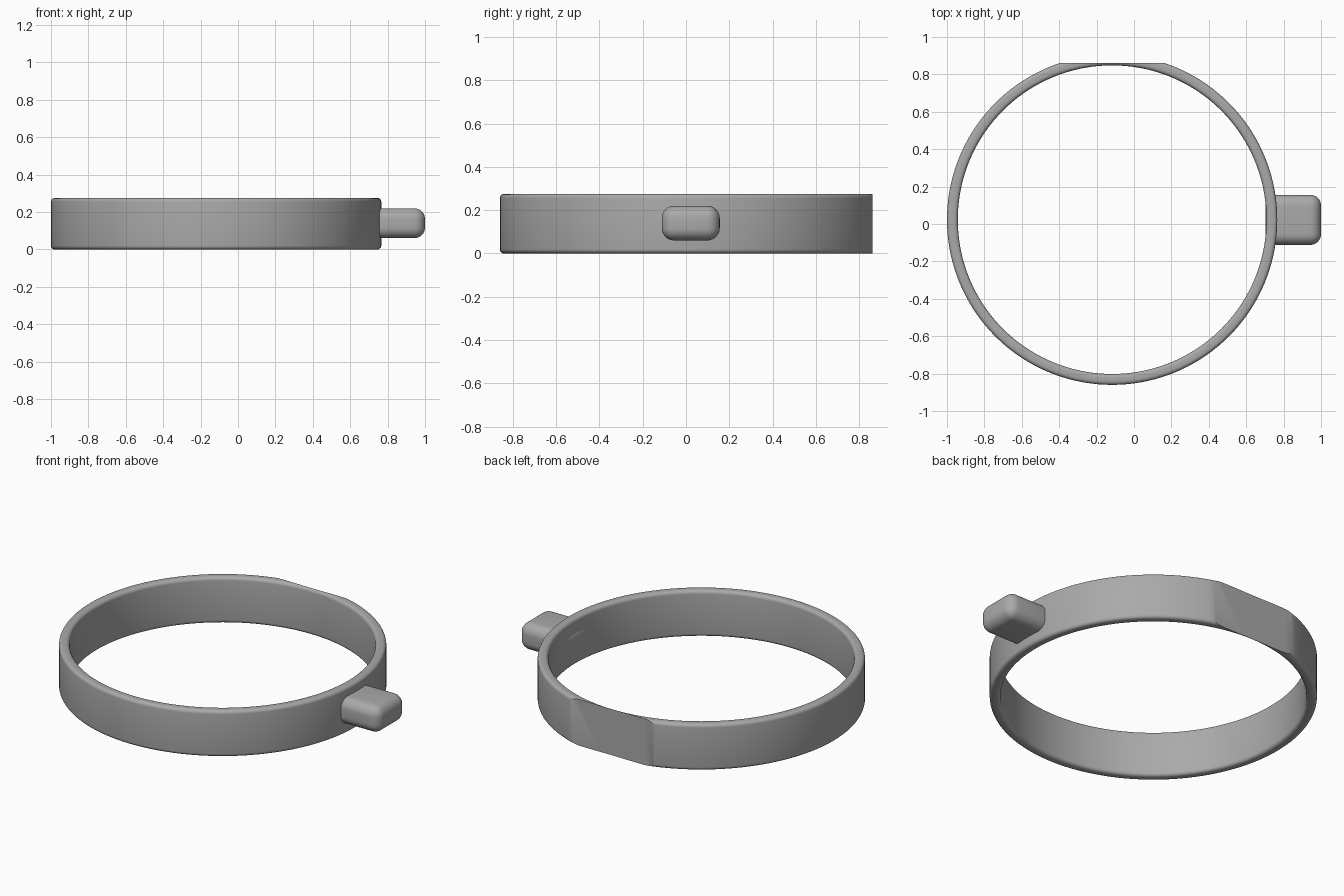
import bpy, bmesh, math
from mathutils import Vector

cube = bpy.data.objects.get("Cube")
if cube:
    bpy.data.objects.remove(cube, do_unlink=True)

grey = bpy.data.materials.new("plain grey")
grey.use_nodes = True
colour = (0.4, 0.4, 0.4, 1)
grey.diffuse_color = colour
grey.node_tree.nodes["Principled BSDF"].inputs["Base Color"].default_value = colour

CENTRE = Vector((-0.117, 0.023, 0))
INNER, OUTER, HEIGHT, ROUND = 0.825, 0.883, 0.275, 0.02
FLAT_Y = 0.862


def finish(name, bm):
    """Turn a bmesh into a smooth-shaded grey object."""
    bmesh.ops.recalc_face_normals(bm, faces=bm.faces)
    mesh = bpy.data.meshes.new(name)
    bm.to_mesh(mesh)
    bm.free()
    mesh.materials.append(grey)
    obj = bpy.data.objects.new(name, mesh)
    bpy.context.collection.objects.link(obj)
    bpy.ops.object.select_all(action='DESELECT')
    obj.select_set(True)
    bpy.context.view_layer.objects.active = obj
    bpy.ops.object.shade_smooth_by_angle(angle=math.radians(30))
    return obj


# Ring: a rounded rectangle turned about the vertical axis
bm = bmesh.new()
corners = [(OUTER - ROUND, HEIGHT - ROUND), (INNER + ROUND, HEIGHT - ROUND),
           (INNER + ROUND, ROUND), (OUTER - ROUND, ROUND)]
profile = []
for quarter, (r, z) in enumerate(corners):
    for step in range(6):
        a = (quarter + step / 5) * math.pi / 2
        profile.append(bm.verts.new(CENTRE + Vector((r + ROUND * math.cos(a), 0, z + ROUND * math.sin(a)))))
edges = [bm.edges.new((v, profile[i - 1])) for i, v in enumerate(profile)]
bmesh.ops.spin(bm, geom=profile + edges, cent=CENTRE, axis=(0, 0, 1),
               angle=math.tau, steps=144, use_merge=True)
bmesh.ops.remove_doubles(bm, verts=bm.verts, dist=1e-5)

# Flat ground on the back of the ring
cut = bmesh.ops.bisect_plane(bm, geom=bm.verts[:] + bm.edges[:] + bm.faces[:],
                             plane_co=(0, FLAT_Y, 0), plane_no=(0, 1, 0), clear_outer=True)
rim = [e for e in cut["geom_cut"] if isinstance(e, bmesh.types.BMEdge)]
bmesh.ops.edgeloop_fill(bm, edges=rim)
finish("ring_band", bm)

# Side tab: a rounded block passing through the ring wall
bm = bmesh.new()
bmesh.ops.create_cube(bm, size=1)
bmesh.ops.scale(bm, vec=(0.298, 0.268, 0.16), verts=bm.verts)
bmesh.ops.translate(bm, vec=(0.851, 0.022, 0.14), verts=bm.verts)
bmesh.ops.bevel(bm, geom=bm.edges[:], offset=0.058, offset_type='OFFSET',
                segments=8, profile=0.5, affect='EDGES')
finish("side_tab", bm)
